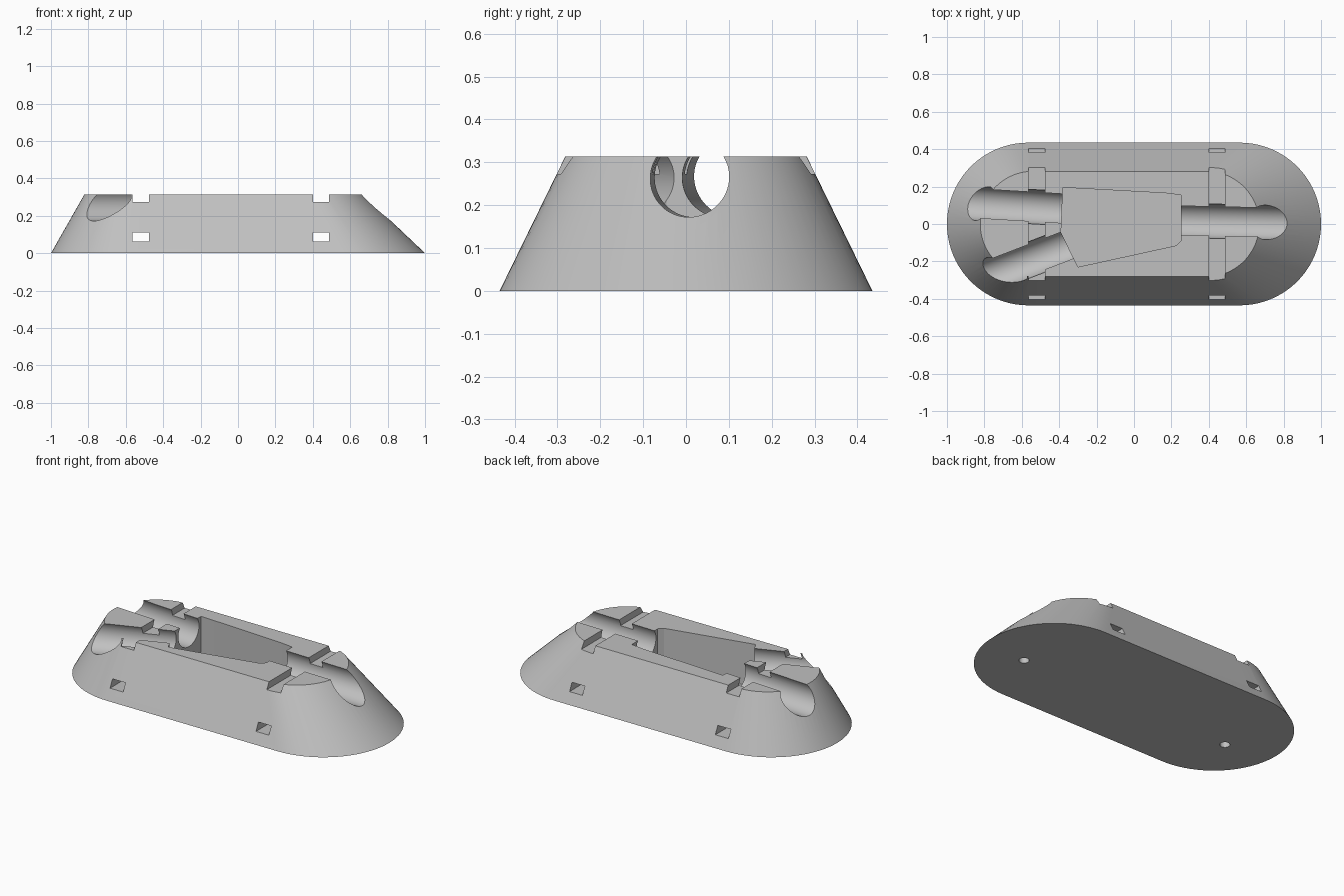
import bpy, bmesh, math
from mathutils import Vector

if "Cube" in bpy.data.objects:
    bpy.data.objects.remove(bpy.data.objects["Cube"], do_unlink=True)

TOP = 0.313

grey = bpy.data.materials.new("plain_grey")
grey.use_nodes = True
COLOUR = (0.53, 0.53, 0.53, 1)
grey.diffuse_color = COLOUR
grey.node_tree.nodes["Principled BSDF"].inputs["Base Color"].default_value = COLOUR


def add_object(name, bm):
    bmesh.ops.recalc_face_normals(bm, faces=bm.faces)
    mesh = bpy.data.meshes.new(name)
    bm.to_mesh(mesh)
    bm.free()
    mesh.materials.append(grey)
    obj = bpy.data.objects.new(name, mesh)
    bpy.context.collection.objects.link(obj)
    return obj


def loft(name, lower, upper):
    """Solid between two rings with the same number of points."""
    bm = bmesh.new()
    a = [bm.verts.new(p) for p in lower]
    b = [bm.verts.new(p) for p in upper]
    bm.faces.new(a[::-1])
    bm.faces.new(b)
    for i in range(len(a)):
        j = (i + 1) % len(a)
        bm.faces.new((a[i], a[j], b[j], b[i]))
    return add_object(name, bm)


def stadium(left, right, radius, z, steps=40):
    """Straight-sided ring with a half circle at each end."""
    ring = []
    for centre, start in ((right, -math.pi / 2), (left, math.pi / 2)):
        for i in range(steps + 1):
            t = start + math.pi * i / steps
            ring.append((centre + radius * math.cos(t), radius * math.sin(t), z))
    return ring


def prism(name, outline, z0, z1):
    return loft(name, [(x, y, z0) for x, y in outline], [(x, y, z1) for x, y in outline])


def box(name, x0, x1, y0, y1, z0, z1):
    return prism(name, [(x0, y0), (x1, y0), (x1, y1), (x0, y1)], z0, z1)


def rod(name, start, end, radius, sides=64):
    """Cylinder running between two points."""
    start, end = Vector(start), Vector(end)
    turn = (end - start).to_track_quat('Z', 'Y')
    ring = [turn @ Vector((radius * math.cos(math.tau * i / sides),
                           radius * math.sin(math.tau * i / sides), 0)) for i in range(sides)]
    return loft(name, [start + p for p in ring], [end + p for p in ring])


# Tapered body, with its right end sloping further
body = loft("tapered_body", stadium(-0.565, 0.565, 0.435, 0), stadium(-0.54, 0.388, 0.282, TOP))

cutters = []

# Central pocket, open at the top
pocket = [(-0.39, -0.045), (-0.30, -0.23), (0.225, -0.115),
          (0.25, -0.09), (0.25, 0.155), (0.17, 0.165), (-0.38, 0.195)]
cutters.append(prism("pocket_cutter", pocket, 0.06, TOP + 0.1))

# Three pipe channels leading out of the pocket
PIPE_Z = 0.264
channels = [((0.20, 0.02), (1.1, 0.0)),
            ((-0.33, 0.08), (-1.1, 0.126)),
            ((-0.30, -0.092), (-1.0, -0.36))]
for (x0, y0), (x1, y1) in channels:
    cutters.append(rod("channel_cutter", (x0, y0, PIPE_Z), (x1, y1, PIPE_Z), 0.092))

# Strap grooves over the top and strap tunnels through the base
for x0, x1 in ((-0.563, -0.477), (0.402, 0.487)):
    cutters.append(box("groove_cutter", x0, x1, -0.6, 0.6, 0.273, TOP + 0.1))
    cutters.append(box("tunnel_cutter", x0, x1, -0.6, 0.6, 0.063, 0.11))

# Blind round holes in the underside
for x in (-0.71, 0.71):
    cutters.append(rod("hole_cutter", (x, -0.08, -0.05), (x, -0.08, 0.1), 0.028, 32))

# Cut everything out, then discard the cutters
bpy.context.view_layer.objects.active = body
body.select_set(True)
for cutter in cutters:
    cutter.hide_render = True
    mod = body.modifiers.new("cut", 'BOOLEAN')
    mod.operation = 'DIFFERENCE'
    mod.solver = 'EXACT'
    mod.object = cutter
    bpy.ops.object.modifier_apply(modifier=mod.name)
    bpy.data.objects.remove(cutter, do_unlink=True)

bpy.ops.object.select_all(action='DESELECT')
body.select_set(True)
bpy.ops.object.shade_smooth_by_angle(angle=math.radians(25))
